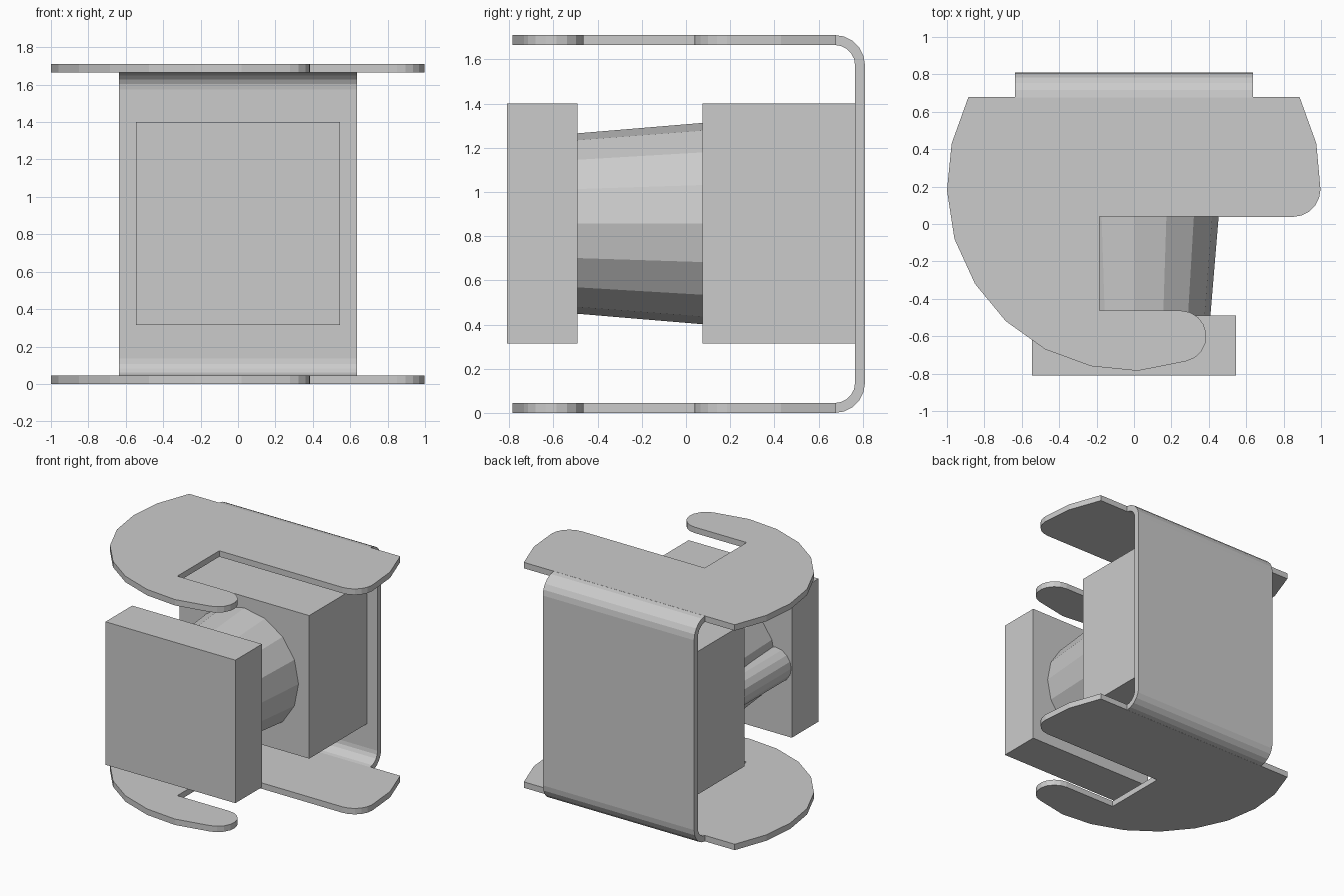
import bpy, bmesh
from math import sin, cos, radians
from mathutils import Matrix, Vector

if "Cube" in bpy.data.objects:
    bpy.data.objects.remove(bpy.data.objects["Cube"])

T = 0.045      # sheet thickness
H = 1.71       # total height
CZ = 0.857     # height of the core axis


def finish(bm, name):
    bmesh.ops.recalc_face_normals(bm, faces=bm.faces)
    me = bpy.data.meshes.new(name)
    bm.to_mesh(me)
    bm.free()
    ob = bpy.data.objects.new(name, me)
    bpy.context.collection.objects.link(ob)
    return ob


def extrude(name, points, offset):
    """Solid from a closed outline pushed along an offset vector."""
    bm = bmesh.new()
    face = bm.faces.new([bm.verts.new(p) for p in points])
    new = bmesh.ops.extrude_face_region(bm, geom=[face])["geom"]
    verts = [v for v in new if isinstance(v, bmesh.types.BMVert)]
    bmesh.ops.translate(bm, verts=verts, vec=Vector(offset))
    return finish(bm, name)


def arc(cx, cy, r, a0, a1, n):
    angles = [radians(a0 + (a1 - a0) * i / n) for i in range(n + 1)]
    return [(cx + r * cos(a), cy + r * sin(a)) for a in angles]


def box(name, w, y0, y1, z0, z1):
    pts = [(-w, y0, z0), (w, y0, z0), (w, y1, z0), (-w, y1, z0)]
    return extrude(name, pts, (0, 0, z1 - z0))


def barrel(name, x, z, r_front, r_back, y0, y1, sides):
    bm = bmesh.new()
    m = (Matrix.Translation((x, (y0 + y1) / 2, z))
         @ Matrix.Rotation(radians(-90), 4, 'X')
         @ Matrix.Rotation(radians(180 / sides) * 2, 4, 'Z'))
    bmesh.ops.create_cone(bm, cap_ends=True, segments=sides, radius1=r_front,
                          radius2=r_back, depth=y1 - y0, matrix=m)
    return finish(bm, name)


# hooked end plates, top and bottom
outline = [(-0.885, 0.68), (-0.975, 0.43), (-1.0, 0.18), (-0.96, -0.08),
           (-0.85, -0.32), (-0.685, -0.52), (-0.475, -0.67), (-0.23, -0.76),
           (0.02, -0.785)]
outline += arc(0.25, -0.6, 0.137, -78, 90, 8)          # hook tip
outline += [(-0.185, -0.463), (-0.185, 0.04)]          # slot
outline += arc(0.85, 0.185, 0.147, -90, 0, 5)          # rounded wing
outline += [(0.975, 0.43), (0.885, 0.68)]
for name, z in (("bottom_plate", 0), ("top_plate", H - T)):
    extrude(name, [(x, y, z) for x, y in outline], (0, 0, T))

# bent sheet joining the two plates at the back
R = 0.135
yc = 0.81 - R
outer = arc(yc, R, R, -90, 0, 5) + arc(yc, H - R, R, 0, 90, 5)
inner = arc(yc, H - R, R - T, 90, 0, 5) + arc(yc, R, R - T, 0, -90, 5)
sheet = extrude("back_sheet", [(-0.635, y, z) for y, z in outer + inner],
                (1.27, 0, 0))

# solid blocks and the tapered core between them
box("rear_block", 0.545, 0.075, 0.767, 0.315, 1.4)
box("front_block", 0.545, -0.81, -0.49, 0.315, 1.4)
barrel("tapered_core", 0, CZ, 0.408, 0.456, -0.495, 0.08, 16)
barrel("side_rod", -0.41, CZ - 0.02, 0.13, 0.13, -0.495, 0.08, 16)
